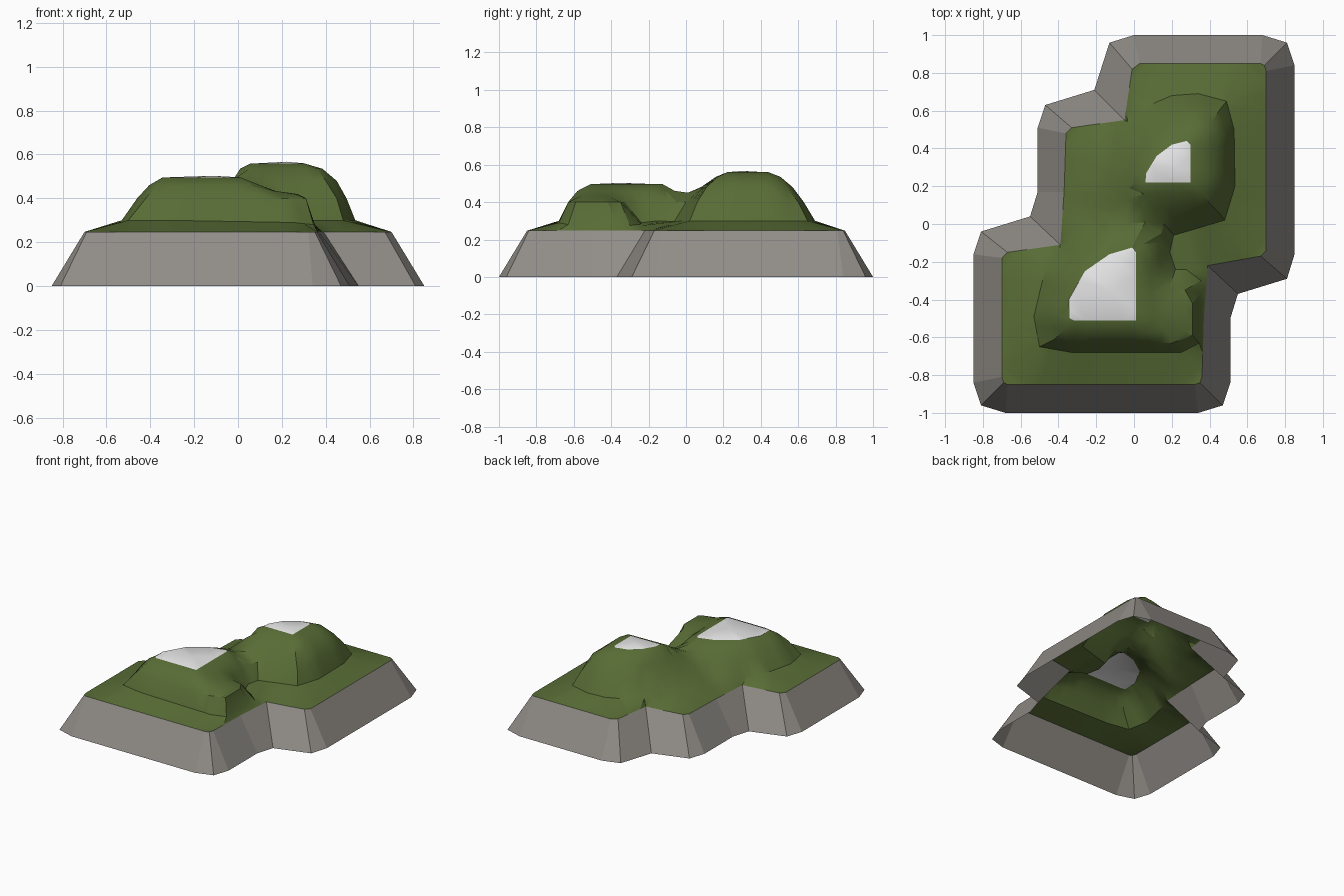
import bpy, bmesh
from mathutils import Vector
from mathutils.geometry import delaunay_2d_cdt

if "Cube" in bpy.data.objects:
    bpy.data.objects.remove(bpy.data.objects["Cube"])


def material(name, rgb):
    m = bpy.data.materials.new(name)
    m.diffuse_color = (*rgb, 1)
    m.use_nodes = True
    m.node_tree.nodes["Principled BSDF"].inputs["Base Color"].default_value = m.diffuse_color
    return m


rock = material("grey rock", (0.28, 0.262, 0.24))
grass = material("green grass", (0.098, 0.15, 0.036))
snow = material("white snow", (0.8, 0.8, 0.8))


def contour(points, z):
    """2D points take height z; a third value overrides it."""
    return [Vector((p[0], p[1], p[2] if len(p) > 2 else z)) for p in points]


def resample(loop, step=0.06):
    out = []
    for a, b in zip(loop, loop[1:] + loop[:1]):
        n = max(1, round((b - a).length / step))
        out += [a.lerp(b, i / n) for i in range(n)]
    return out


def make_object(name, verts, faces, mats):
    me = bpy.data.meshes.new(name)
    me.from_pydata(verts, [], faces)
    bm = bmesh.new()
    bm.from_mesh(me)
    bm.normal_update()
    bmesh.ops.reverse_faces(bm, faces=[f for f in bm.faces if f.normal.z < 0])
    bm.to_mesh(me)
    bm.free()
    for m in mats:
        me.materials.append(m)
    ob = bpy.data.objects.new(name, me)
    bpy.context.collection.objects.link(ob)
    return ob


# Rock skirt: ground outline lofted to the plateau edge
ground = contour([
    (-.85, -.16), (-.81, -.04), (-.55, .04), (-.51, .17), (-.51, .51), (-.47, .63),
    (-.21, .71), (-.13, .96), (0, 1), (.68, 1), (.81, .96), (.85, .84), (.85, -.16),
    (.81, -.29), (.55, -.37), (.51, -.5), (.51, -.84), (.47, -.96), (.34, -1),
    (-.68, -1), (-.81, -.96), (-.85, -.84)], 0)
edge = contour([
    (-.70, -.18), (-.67, -.15), (-.39, -.11), (-.37, .17), (-.36, .48), (-.33, .51),
    (-.05, .55), (-.01, .82), (.03, .85), (.67, .85), (.69, .84), (.70, .81), (.70, -.14),
    (.67, -.17), (.39, -.22), (.37, -.5), (.36, -.81), (.35, -.84), (.32, -.85),
    (-.67, -.85), (-.69, -.84), (-.70, -.81)], .247)
n = len(ground)
make_object("rock_skirt", ground + edge,
            [(i, (i + 1) % n, n + (i + 1) % n, n + i) for i in range(n)], [rock])

# Height contours of the two joined hills
foot = contour([
    (-.47, -.24), (-.53, -.49), (-.50, -.65), (-.33, -.68), (.25, -.68, .29), (.345, -.63, .28),
    (.345, -.5, .28), (.355, -.3, .275), (.33, -.24, .275), (.22, -.24, .29), (.19, -.15),
    (.21, -.06), (.48, .02), (.535, .2), (.53, .5), (.49, .65), (.34, .69), (.20, .68),
    (.06, .62), (-.08, .5), (-.16, .36), (-.22, .2), (-.24, .05), (-.33, -.08)], .30)
slope = contour([
    (-.40, -.28), (-.46, -.48), (-.42, -.61), (-.3, -.63), (.2, -.63), (.31, -.59),
    (.31, -.42), (.27, -.35), (.19, -.33), (.14, -.25), (.13, -.1), (.16, 0), (.45, .06),
    (.495, .2), (.495, .48), (.45, .6), (.33, .63), (.2, .61), (.08, .54), (-.03, .4),
    (-.09, .25), (-.12, .08), (-.16, -.02), (-.28, -.12)], .40)
low_top = contour([
    (-.34, -.28), (-.405, -.48), (-.37, -.56), (-.25, -.58), (.06, -.58), (.1, -.5),
    (.09, -.3), (.08, -.15), (.02, -.06), (-.12, -.07), (-.25, -.17)], .46)
high_mid = contour([
    (.05, .08), (.4, .11), (.45, .22), (.45, .46), (.41, .54), (.32, .57), (.2, .54),
    (.1, .48), (.03, .37), (-.02, .25), (-.03, .13)], .48)
high_top = contour([
    (.05, .16), (.36, .17), (.385, .24), (.375, .45), (.33, .505), (.22, .48),
    (.11, .41), (.05, .33), (.01, .22)], .535)
snow_low = contour([
    (-.34, -.50), (-.345, -.4), (-.26, -.25), (-.13, -.16), (-.01, -.125), (.01, -.15),
    (.01, -.51), (-.32, -.51)], .496)
snow_high = contour([
    (.06, .22), (.065, .27), (.12, .36), (.2, .42), (.28, .44), (.30, .42), (.30, .22)], .56)
# Peaks, saddle and east shoulder
spots = contour([(-.12, -.35, .503), (.22, .3, .567), (.06, .01, .45), (-.04, .0, .44),
                 (.26, -.57, .42), (.27, -.45, .42), (.18, -.41, .43), (.16, -.56, .435)], 0)

pts, links, white = [], [], set()
for loop in (edge, foot, slope, low_top, high_mid, high_top, snow_low, snow_high):
    ring = resample(loop)
    s, c = len(pts), len(ring)
    pts += ring
    links += [(s + i, s + (i + 1) % c) for i in range(c)]
    if loop in (snow_low, snow_high):
        white.update(range(s, s + c))
white.update((len(pts), len(pts) + 1))
pts += spots

# Grassy land: triangulate between the contours, snow inside the top ones
flat, _, tris, origin, _, _ = delaunay_2d_cdt([p.to_2d() for p in pts], links, [], 1, 1e-5)
verts = []
for p, o in zip(flat, origin):
    near = pts[o[0]] if o else min(pts, key=lambda q: (q.to_2d() - p).length)
    verts.append((p.x, p.y, near.z))
land = make_object("grassy_hills", verts, tris, [grass, snow])
for f in land.data.polygons:
    if all(origin[v] and origin[v][0] in white for v in f.vertices):
        f.material_index = 1

bpy.context.view_layer.objects.active = land
land.select_set(True)
bpy.ops.object.shade_smooth_by_angle(angle=0.5)
